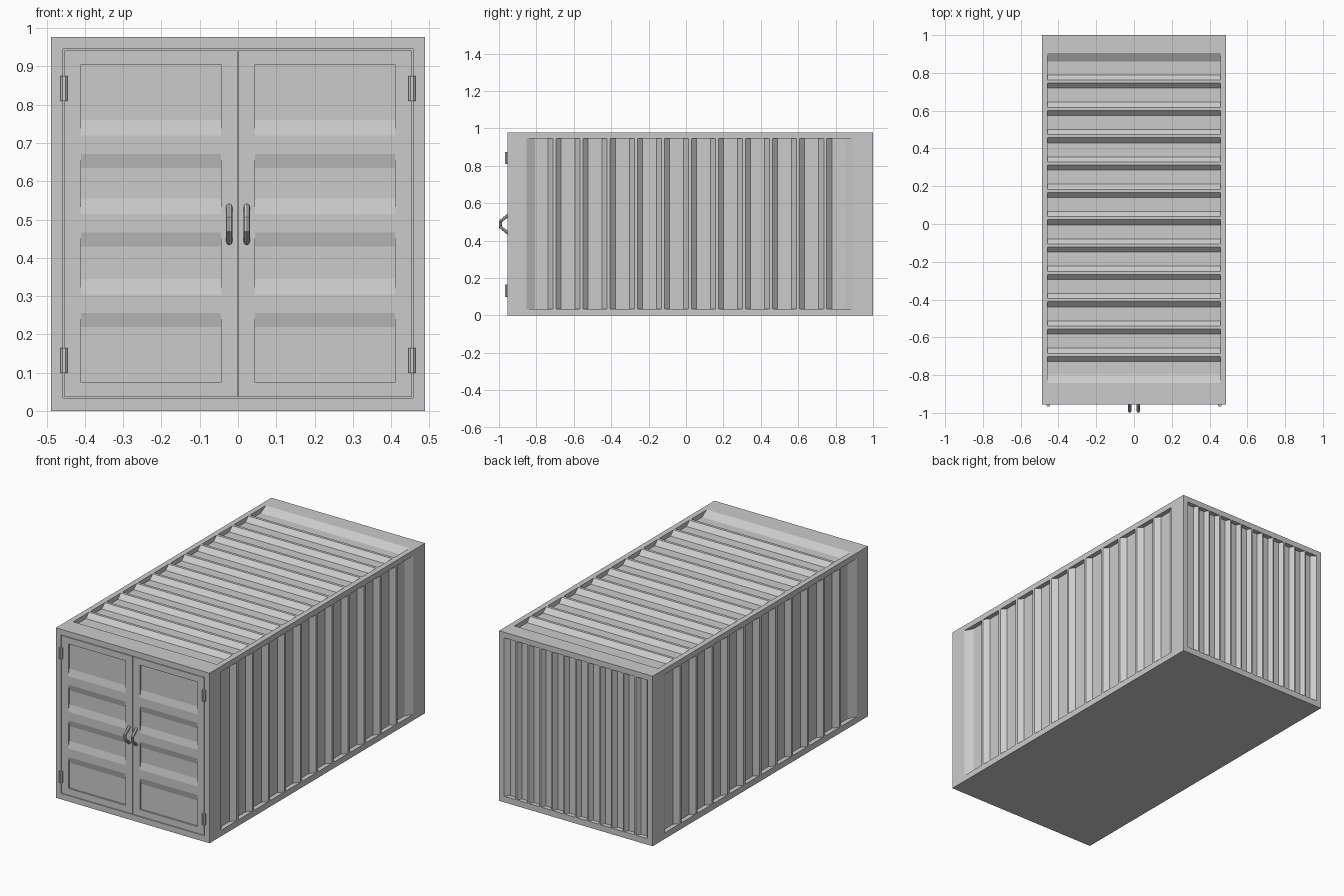
import bpy, bmesh
from mathutils import Vector

if "Cube" in bpy.data.objects:
    bpy.data.objects.remove(bpy.data.objects["Cube"])

X, Y0, Y1, H = 0.488, -0.955, 1.0, 0.977   # overall body
ZB, ZT, XO = 0.035, 0.945, 0.457           # frame openings
DEPTH = 0.026


def panel(name, to_xyz, outer, inner_v, profile, skirt=0):
    """Flat frame (u0,u1,v0,v1) with an opening filled by a (u, depth) profile."""
    bm = bmesh.new()
    u0, u1, v0, v1 = outer
    a, b = inner_v
    p0, p1 = profile[0][0], profile[-1][0]
    eye = Vector(to_xyz((u0 + u1) / 2, (v0 + v1) / 2, -100))
    centre = Vector(to_xyz((u0 + u1) / 2, (v0 + v1) / 2, 0))

    def face(pts, outward=False):
        f = bm.faces.new([bm.verts.new(to_xyz(*p)) for p in pts])
        f.normal_update()
        c = f.calc_center_median()
        look = (c - centre) if outward else (eye - c)
        if f.normal.dot(look) < 0:
            f.normal_flip()

    # frame border
    for q in ((u0, p0, v0, v1), (p1, u1, v0, v1), (p0, p1, v0, a), (p0, p1, b, v1)):
        face([(q[0], q[2], 0), (q[1], q[2], 0), (q[1], q[3], 0), (q[0], q[3], 0)])
    # profile strip
    for (s, d), (t, e) in zip(profile, profile[1:]):
        face([(s, a, d), (t, a, e), (t, b, e), (s, b, d)])
        # end walls of each groove
        if s != t and (d or e):
            for v in (a, b):
                pts = [(s, v, 0), (t, v, 0)]
                pts += [(t, v, e)] if e else []
                pts += [(s, v, d)] if d else []
                face(pts)
    # outer edges for free-standing panels
    if skirt:
        ring = [(u0, v0), (u1, v0), (u1, v1), (u0, v1)]
        for m, n in zip(ring, ring[1:] + ring[:1]):
            face([(*m, 0), (*n, 0), (*n, skirt), (*m, skirt)], True)
    bmesh.ops.remove_doubles(bm, verts=bm.verts, dist=1e-5)
    me = bpy.data.meshes.new(name)
    bm.to_mesh(me)
    bm.free()
    ob = bpy.data.objects.new(name, me)
    bpy.context.collection.objects.link(ob)
    return ob


def corrugation(scale=1.0, shift=0.0):
    """Eleven narrow ridges flush with the frame, grooves between them."""
    pts = [(-0.874, 0), (-0.829, DEPTH)]
    for i in range(11):
        c = (i - 5) * 0.1447
        pts += [(c - 0.035, DEPTH), (c - 0.008, 0), (c + 0.008, 0), (c + 0.035, DEPTH)]
    pts += [(0.829, DEPTH), (0.874, 0)]
    return [(u * scale + shift, d) for u, d in pts]


# corrugated walls and roof
for side, s in (("right", 1), ("left", -1)):
    panel("side_wall_" + side, lambda u, v, d: (s * (X - d), u, v),
          (Y0, Y1, 0, H), (ZB, ZT), corrugation(shift=0.021))
panel("roof", lambda u, v, d: (v, u, H - d),
      (Y0, Y1, -X, X), (-XO, XO), corrugation(shift=0.031))
panel("back_wall", lambda u, v, d: (u, Y1 - d, v),
      (-X, X, 0, H), (ZB, ZT), corrugation(scale=0.523))

# floor
fm = bpy.data.meshes.new("floor")
fm.from_pydata([(-X, Y0, 0), (-X, Y1, 0), (X, Y1, 0), (X, Y0, 0)], [], [(0, 1, 2, 3)])
bpy.context.collection.objects.link(bpy.data.objects.new("floor", fm))

# front frame with a shallow pocket for the doors
POCKET = 0.015
panel("front_frame", lambda u, v, d: (v, Y0 + d, u), (0, H, -X, X), (-XO, XO),
      [(ZB - 0.001, 0), (ZB - 0.001, POCKET), (ZT, POCKET), (ZT, 0)])

# doors with stepped recesses
R = 0.009
door_profile = [(0.075, 0), (0.075, R)]
for z in (0.22, 0.43, 0.635):
    door_profile += [(z, R), (z + 0.036, 0), (z + 0.085, 0), (z + 0.125, R)]
door_profile += [(0.905, R), (0.905, 0)]

for side, s in (("right", 1), ("left", -1)):
    panel("door_" + side, lambda u, v, d: (s * v, Y0 + d, u),
          (ZB + 0.002, ZT - 0.003, 0.0015, XO - 0.004), (0.045, 0.41),
          door_profile, skirt=POCKET)

    # hinges
    for label, z in (("lower", 0.132), ("upper", 0.842)):
        bpy.ops.mesh.primitive_cylinder_add(vertices=8, radius=0.0105, depth=0.065,
                                            location=(s * 0.4545, Y0 - 0.002, z),
                                            rotation=(0, 0, 0.3927))
        bpy.context.object.name = f"hinge_{label}_{side}"

    # bent bar handle
    cu = bpy.data.curves.new("handle_" + side, "CURVE")
    cu.dimensions = "3D"
    cu.bevel_depth = 0.0085
    cu.bevel_resolution = 2
    cu.use_fill_caps = True
    sp = cu.splines.new("POLY")
    path = [(-0.945, 0.538), (-0.958, 0.53), (-0.9915, 0.503),
            (-0.9915, 0.472), (-0.958, 0.445), (-0.945, 0.437)]
    sp.points.add(len(path) - 1)
    for p, (y, z) in zip(sp.points, path):
        p.co = (s * 0.023, y, z, 1)
    sp.use_smooth = False
    bpy.context.collection.objects.link(bpy.data.objects.new("handle_" + side, cu))
